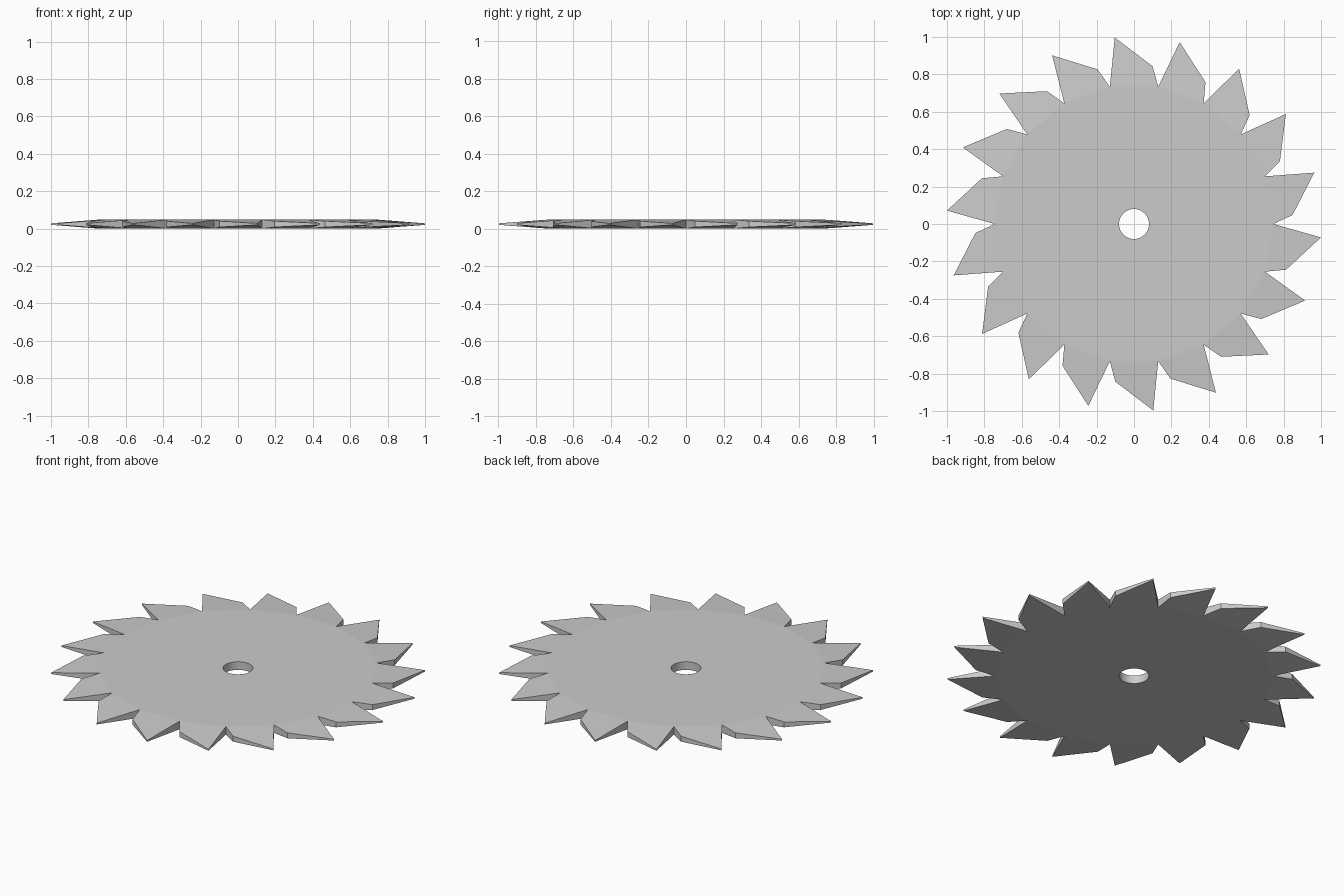
import bpy, bmesh
from math import sin, cos, radians

if "Cube" in bpy.data.objects:
    bpy.data.objects.remove(bpy.data.objects["Cube"])

TEETH = 18
STEP = 360 / TEETH
MID, HALF = 0.026, 0.024          # mid-plane height and half thickness of the disc
HOLE_R, ROOT_R = 0.08, 0.745
SHOULDER = (0.849, 3.25, 0.016)   # radius, angle offset, half thickness
TIP = (1.0025, 15.9, 0.004)

bm = bmesh.new()


def ring(radius, offset, half, count=TEETH):
    """Pairs of (bottom, top) vertices round the axis."""
    pairs = []
    for i in range(count):
        a = radians(i * 360 / count + offset)
        x, y = radius * cos(a), radius * sin(a)
        pairs.append([bm.verts.new((x, y, MID + s * half)) for s in (-1, 1)])
    return pairs


def plates(*columns):
    """Matching top and bottom faces."""
    bm.faces.new([c[1] for c in columns])
    bm.faces.new([c[0] for c in reversed(columns)])


def wall(a, b):
    return bm.faces.new((a[0], b[0], b[1], a[1]))


hole = ring(HOLE_R, 0, HALF, TEETH * 2)
root = ring(ROOT_R, 0, HALF)
shoulder = ring(*SHOULDER)
tip = ring(*TIP)

for i in range(TEETH):
    j = (i + 1) % TEETH
    h0, h1, h2 = hole[2 * i], hole[2 * i + 1], hole[2 * j]
    # flat disc sector
    plates(h0, root[i], root[j], h2, h1)
    # tapered tooth
    plates(root[i], shoulder[i], tip[i], root[j])
    wall(root[i], shoulder[i])
    wall(shoulder[i], tip[i])
    wall(tip[i], root[j])
    # smooth arbor hole wall
    for a, b in ((h1, h0), (h2, h1)):
        wall(a, b).smooth = True

bmesh.ops.recalc_face_normals(bm, faces=bm.faces)
mesh = bpy.data.meshes.new("saw_blade")
bm.to_mesh(mesh)
bm.free()
blade = bpy.data.objects.new("saw_blade", mesh)
bpy.context.collection.objects.link(blade)
# rest exactly on the ground
blade.location.z = HALF - MID
